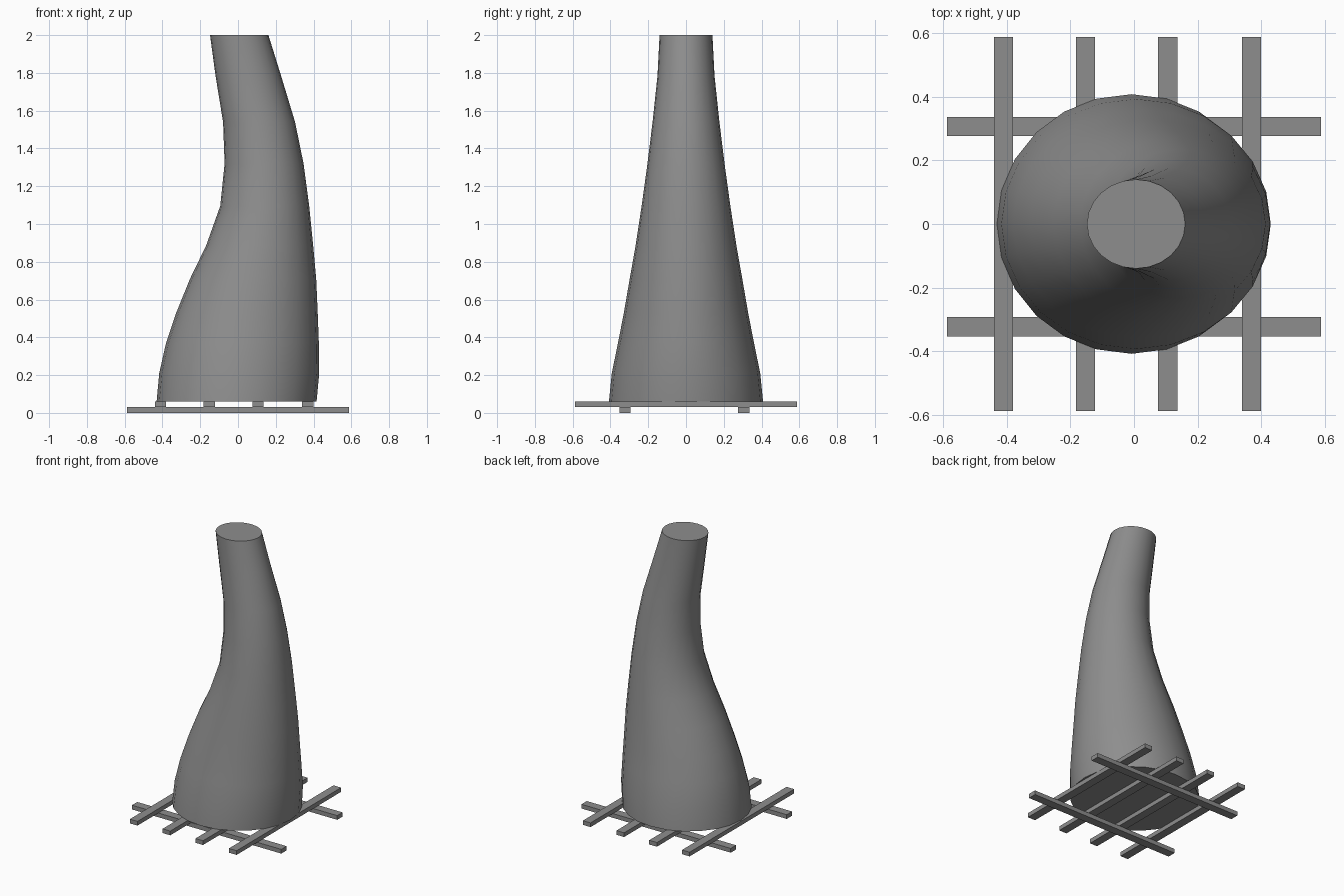
import bpy, bmesh, math

if "Cube" in bpy.data.objects:
    bpy.data.objects.remove(bpy.data.objects["Cube"])

# Dark grey shared by all parts
grey = bpy.data.materials.new("dark_grey")
grey.diffuse_color = (0.27, 0.27, 0.27, 1)
grey.use_nodes = True
grey.node_tree.nodes["Principled BSDF"].inputs["Base Color"].default_value = grey.diffuse_color


def add_object(name, bm):
    bmesh.ops.recalc_face_normals(bm, faces=bm.faces)
    mesh = bpy.data.meshes.new(name)
    bm.to_mesh(mesh)
    bm.free()
    mesh.materials.append(grey)
    obj = bpy.data.objects.new(name, mesh)
    bpy.context.collection.objects.link(obj)
    return obj


def slat(name, center, size):
    bm = bmesh.new()
    bmesh.ops.create_cube(bm, size=1)
    bmesh.ops.scale(bm, vec=size, verts=bm.verts)
    bmesh.ops.translate(bm, vec=center, verts=bm.verts)
    return add_object(name, bm)


# Pallet: two lower runners, four upper slats
for i, y in enumerate((-0.323, 0.306)):
    slat(f"lower_slat_{i + 1}", (0, y, 0.015), (1.175, 0.06, 0.03))
for i, x in enumerate((-0.41, -0.152, 0.106, 0.37)):
    slat(f"upper_slat_{i + 1}", (x, 0, 0.045), (0.06, 1.175, 0.03))

# Curved body: height, left x, right x, half depth of each ring
RINGS = [
    (0.06, -0.431, 0.416, 0.408),
    (0.21, -0.417, 0.430, 0.393),
    (0.37, -0.381, 0.428, 0.360),
    (0.53, -0.327, 0.422, 0.329),
    (0.71, -0.254, 0.414, 0.298),
    (0.885, -0.169, 0.398, 0.267),
    (1.095, -0.094, 0.377, 0.235),
    (1.32, -0.071, 0.347, 0.204),
    (1.54, -0.079, 0.302, 0.177),
    (1.785, -0.119, 0.228, 0.151),
    (2.00, -0.148, 0.161, 0.140),
]
SIDES = 24
bm = bmesh.new()
loops = []
for z, left, right, depth in RINGS:
    mid, half = (left + right) / 2, (right - left) / 2
    angles = [2 * math.pi * k / SIDES for k in range(SIDES)]
    loops.append([bm.verts.new((mid + half * math.cos(a), depth * math.sin(a), z))
                  for a in angles])
for low, high in zip(loops, loops[1:]):
    for k in range(SIDES):
        n = (k + 1) % SIDES
        bm.faces.new((low[k], low[n], high[n], high[k]))
bm.faces.new(loops[0][::-1])
bm.faces.new(loops[-1])
body = add_object("curved_body", bm)

# Smooth sides with crisp end caps
bpy.context.view_layer.objects.active = body
body.select_set(True)
bpy.ops.object.shade_smooth_by_angle(angle=math.radians(40))
